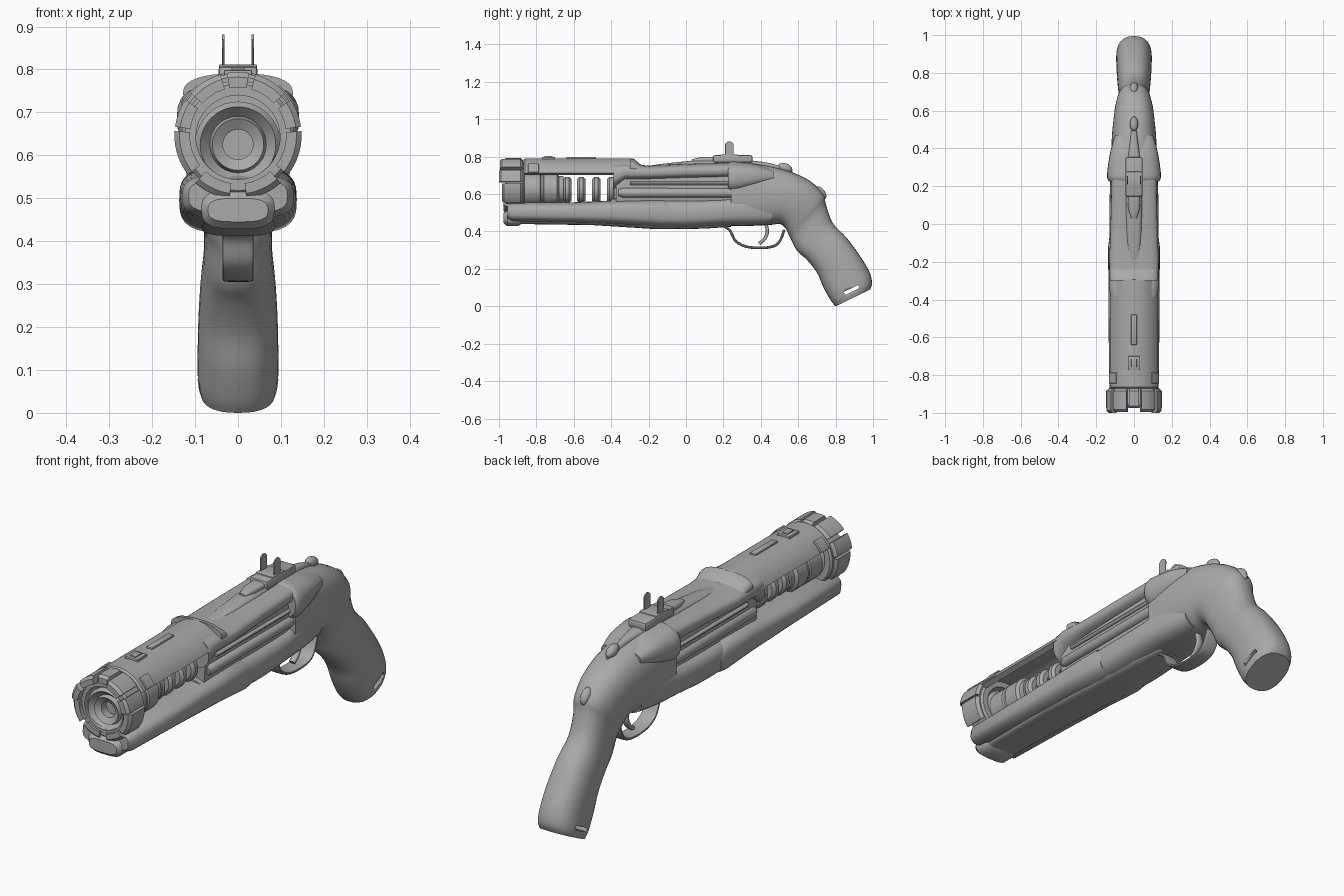
import bpy, bmesh, math
from mathutils import Vector, Matrix

if "Cube" in bpy.data.objects:
    bpy.data.objects.remove(bpy.data.objects["Cube"])

grey = bpy.data.materials.new("gunmetal_grey")
grey.diffuse_color = (0.4, 0.4, 0.4, 1)
grey.use_nodes = True
grey.node_tree.nodes["Principled BSDF"].inputs["Base Color"].default_value = grey.diffuse_color


def finish(name, bm, angle=35):
    bmesh.ops.remove_doubles(bm, verts=bm.verts, dist=1e-5)
    bmesh.ops.recalc_face_normals(bm, faces=bm.faces)
    me = bpy.data.meshes.new(name)
    bm.to_mesh(me)
    bm.free()
    ob = bpy.data.objects.new(name, me)
    bpy.context.collection.objects.link(ob)
    me.materials.append(grey)
    bpy.ops.object.select_all(action='DESELECT')
    ob.select_set(True)
    bpy.context.view_layer.objects.active = ob
    bpy.ops.object.shade_smooth_by_angle(angle=math.radians(angle))
    return ob


def smooth_path(rows, steps):
    """Catmull-Rom interpolation of rows of numbers."""
    out = []
    for i in range(len(rows) - 1):
        p = [rows[max(0, min(len(rows) - 1, i + k))] for k in (-1, 0, 1, 2)]
        for s in range(steps):
            t = s / steps
            out.append([0.5 * (2 * b + (c - a) * t + (2 * a - 5 * b + 4 * c - d) * t * t
                               + (3 * b - a - 3 * c + d) * t ** 3) for a, b, c, d in zip(*p)])
    return out + [list(rows[-1])]


def loft(name, rows, power=2.0, n=32, steps=1, x=0.0, angle=35):
    """Rows: upper y, upper z, lower y, lower z, half width."""
    bm = bmesh.new()
    rings = []
    for ya, za, yb, zb, hw in smooth_path(rows, steps):
        ring = []
        for k in range(n):
            a = 2 * math.pi * k / n
            c, s = math.cos(a), math.sin(a)
            c = math.copysign(abs(c) ** (2 / power), c)
            s = math.copysign(abs(s) ** (2 / power), s)
            ring.append(bm.verts.new((x + hw * c, (ya + yb) / 2 + s * (ya - yb) / 2,
                                      (za + zb) / 2 + s * (za - zb) / 2)))
        rings.append(ring)
    for r, q in zip(rings, rings[1:]):
        for k in range(n):
            bm.faces.new((r[k], r[(k + 1) % n], q[(k + 1) % n], q[k]))
    bm.faces.new(rings[0])
    bm.faces.new(rings[-1])
    return finish(name, bm, angle)


def body(name, rows, **kw):
    """Upright sections: y, top z, bottom z, half width."""
    return loft(name, [(y, t, y, b, w) for y, t, b, w in rows], **kw)


def sweep_arc(name, profile, zc, a0=0, a1=360, n=40):
    """Turn a closed (radius, y) profile about the barrel axis; degrees from +x."""
    bm = bmesh.new()
    full = a1 - a0 >= 360
    rings = []
    for k in range(n if full else n + 1):
        a = math.radians(a0 + (a1 - a0) * k / n)
        rings.append([bm.verts.new((r * math.cos(a), y, zc + r * math.sin(a))) for r, y in profile])
    m = len(profile)
    for i in range(n):
        r, q = rings[i], rings[(i + 1) % len(rings)]
        for k in range(m):
            bm.faces.new((r[k], r[(k + 1) % m], q[(k + 1) % m], q[k]))
    if not full:
        bm.faces.new(rings[0])
        bm.faces.new(rings[-1])
    return finish(name, bm)


def band(name, y0, y1, r0, r1, zc, a0=0, a1=360, n=40, c=0.008):
    prof = [(r0, y0), (r1 - c, y0), (r1, y0 + c), (r1, y1 - c), (r1 - c, y1), (r0, y1)]
    return sweep_arc(name, prof, zc, a0, a1, n)


def box(name, center, size, bevel=0.005, tilt=0.0):
    bm = bmesh.new()
    bmesh.ops.create_cube(bm, size=1)
    bmesh.ops.scale(bm, vec=size, verts=bm.verts)
    if bevel:
        bmesh.ops.bevel(bm, geom=bm.edges[:], offset=bevel, segments=2, affect='EDGES', profile=0.5)
    bm.transform(Matrix.Translation(center) @ Matrix.Rotation(tilt, 4, 'X'))
    return finish(name, bm)


def ribbon(name, pts, half_x, thick):
    """Strap following y,z points in the side plane."""
    pts = smooth_path(pts, 5)
    rows = []
    for i, p in enumerate(pts):
        a, b = pts[max(i - 1, 0)], pts[min(i + 1, len(pts) - 1)]
        d = Vector((b[0] - a[0], b[1] - a[1])).normalized() * thick / 2
        rows.append((p[0] - d.y, p[1] + d.x, p[0] + d.y, p[1] - d.x, half_x))
    return loft(name, rows, power=4, n=16)


# Receiver flowing into the grip
grip = loft("receiver_and_grip", [
    (.24, .768, .24, .43, .122), (.35, .766, .34, .43, .122), (.48, .742, .45, .435, .117),
    (.58, .712, .50, .44, .11), (.67, .665, .53, .42, .102), (.735, .60, .548, .385, .09),
    (.748, .545, .563, .355, .08), (.785, .445, .595, .295, .08), (.86, .365, .645, .25, .087),
    (.93, .27, .70, .18, .092), (.98, .185, .735, .10, .094), (.995, .125, .775, .03, .094),
    (.985, .09, .80, .0, .086)], power=2.4, steps=4)

# Narrow slot through the grip base
slot = box("grip_slot_cutter", (0, .885, .087), (.3, .085, .018), 0, math.radians(26))
slot.hide_render = True
slot.hide_viewport = True
cut = grip.modifiers.new("slot", 'BOOLEAN')
cut.object, cut.operation, cut.solver = slot, 'DIFFERENCE', 'EXACT'

# Flared shoulder at the front of the receiver
body("receiver_shoulder", [(.225, .765, .615, .132), (.245, .775, .60, .142), (.29, .772, .605, .14),
                           (.38, .76, .63, .126), (.47, .73, .66, .10)], power=2.6, steps=3)

# Lower frame and recessed middle
body("lower_frame", [(-.40, .575, .435, .11), (-.1, .575, .42, .128), (.05, .575, .42, .13),
                     (.2, .58, .43, .127), (.34, .60, .43, .118), (.46, .58, .44, .10)],
     power=3, steps=3)
body("recessed_core", [(-.375, .73, .52, .095), (.3, .74, .52, .098)], power=4)

# Forend hull
body("forend", [(-.955, .545, .465, .115), (-.93, .556, .452, .13), (-.6, .556, .446, .134),
                (-.3, .57, .432, .136), (-.12, .575, .418, .137), (-.07, .55, .425, .13)], power=3.2)
body("forend_keel", [(-.9, .49, .440, .075), (-.5, .49, .434, .085), (-.15, .49, .412, .09),
                     (.1, .49, .415, .08), (.24, .49, .425, .055)], power=3.5)
body("forend_lip", [(-.975, .50, .445, .07), (-.955, .52, .428, .085), (-.90, .52, .428, .085),
                    (-.88, .50, .44, .075)], power=3)

# Upper cover behind the shroud
body("upper_cover", [(-.39, .77, .62, .125), (-.33, .765, .672, .132), (-.2, .752, .675, .131),
                     (0, .762, .68, .124), (.26, .768, .685, .118)], power=2.8)
body("top_rail", [(-.24, .745, .70, .02), (-.1, .765, .70, .04), (.1, .782, .70, .045),
                  (.3, .782, .70, .04), (.45, .765, .70, .02), (.57, .725, .69, .006)],
     power=3, steps=3)

# Barrel shroud with sloped rear
band("shroud", -.87, -.285, .118, .143, .648, 27, 153)
body("shroud_rear", [(-.30, .791, .70, .128), (-.28, .789, .70, .128), (-.235, .752, .70, .122)],
     power=2.4)
box("shroud_plate_long", (0, -.56, .792), (.03, .16, .012), .003)
box("shroud_plate_wide", (0, -.735, .792), (.065, .07, .014), .003)
box("shroud_plate_inner", (0, -.735, .80), (.03, .045, .008), .002)

# Inner barrel with stepped bore and separate coil rings
sweep_arc("inner_barrel", [(0, -.90), (.035, -.90), (.035, -.935), (.06, -.95), (.066, -.93),
                           (.088, -.955), (.1, -.94), (.1, -.87), (.086, -.86), (.086, -.78),
                           (.08, -.775), (.08, -.765), (.086, -.76), (.086, -.69), (.072, -.68),
                           (.072, -.655), (0, -.65)], .625)
for i, y in enumerate((-.635, -.56, -.48, -.40)):
    band(f"coil_ring_{i + 1}", y - .022, y + .022, .035, .07, .622, c=.012)

# Muzzle collar and its claws
band("muzzle_collar", -.965, -.86, .098, .132, .642)
for i, (a0, a1, y0) in enumerate(((-38, 4, -.985), (8, 34, -1.0), (42, 74, -.995), (80, 100, -.975),
                                  (106, 138, -.995), (146, 172, -1.0), (176, 218, -.985),
                                  (228, 262, -.975), (278, 312, -.975))):
    band(f"muzzle_claw_{i + 1}", y0, -.872, .112, .148, .646, a0, a1, n=10, c=.012)

# Mirrored side parts
for s, side in ((-1, "left"), (1, "right")):
    body(f"side_tube_{side}", [(-.36, .625, .59, .016), (-.34, .632, .582, .024),
                               (.26, .632, .582, .024)], n=16, x=s * .092)
    body(f"side_rib_{side}", [(-.3, .668, .648, .012), (.25, .668, .648, .012)], n=12, x=s * .096)
    a = 28 if s > 0 else 130
    band(f"shroud_clamp_{side}", -.845, -.785, .135, .15, .648, a, a + 22, n=8, c=.004)
    # Rear sight prongs
    ribbon(f"sight_prong_{side}", [(.232, .79), (.232, .84), (.232, .87)], .003, .045
           ).location.x = s * .034
    bm = bmesh.new()
    bmesh.ops.create_cone(bm, cap_ends=True, segments=20, radius1=.022, radius2=.022, depth=.006,
                          matrix=Matrix.Translation((s * .034, .232, .86)) @ Matrix.Rotation(math.pi / 2, 4, 'Y'))
    finish(f"sight_tip_{side}", bm)

# Sight base
box("sight_base", (0, .25, .788), (.092, .21, .04), .01)
box("sight_block", (0, .232, .804), (.088, .09, .016), .004)
body("sight_nose", [(.03, .785, .76, .015), (.08, .798, .76, .03), (.16, .80, .76, .034)], power=3)

# Rear buttons on the receiver
for name, loc, tilt in (("rear_button", (0, .53, .74), -.35), ("tang_button", (0, .72, .605), -.95)):
    bm = bmesh.new()
    bmesh.ops.create_uvsphere(bm, u_segments=20, v_segments=12, radius=1)
    bm.transform(Matrix.Translation(loc) @ Matrix.Rotation(tilt, 4, 'X') @ Matrix.Diagonal((.022, .04, .024, 1)))
    finish(name, bm)

# Trigger guard and trigger
ribbon("trigger_guard", [(.20, .43), (.235, .405), (.265, .35), (.32, .32), (.40, .312),
                         (.47, .322), (.505, .355), (.525, .41)], .036, .014)
ribbon("trigger", [(.425, .45), (.435, .40), (.42, .36), (.39, .335)], .014, .018)
